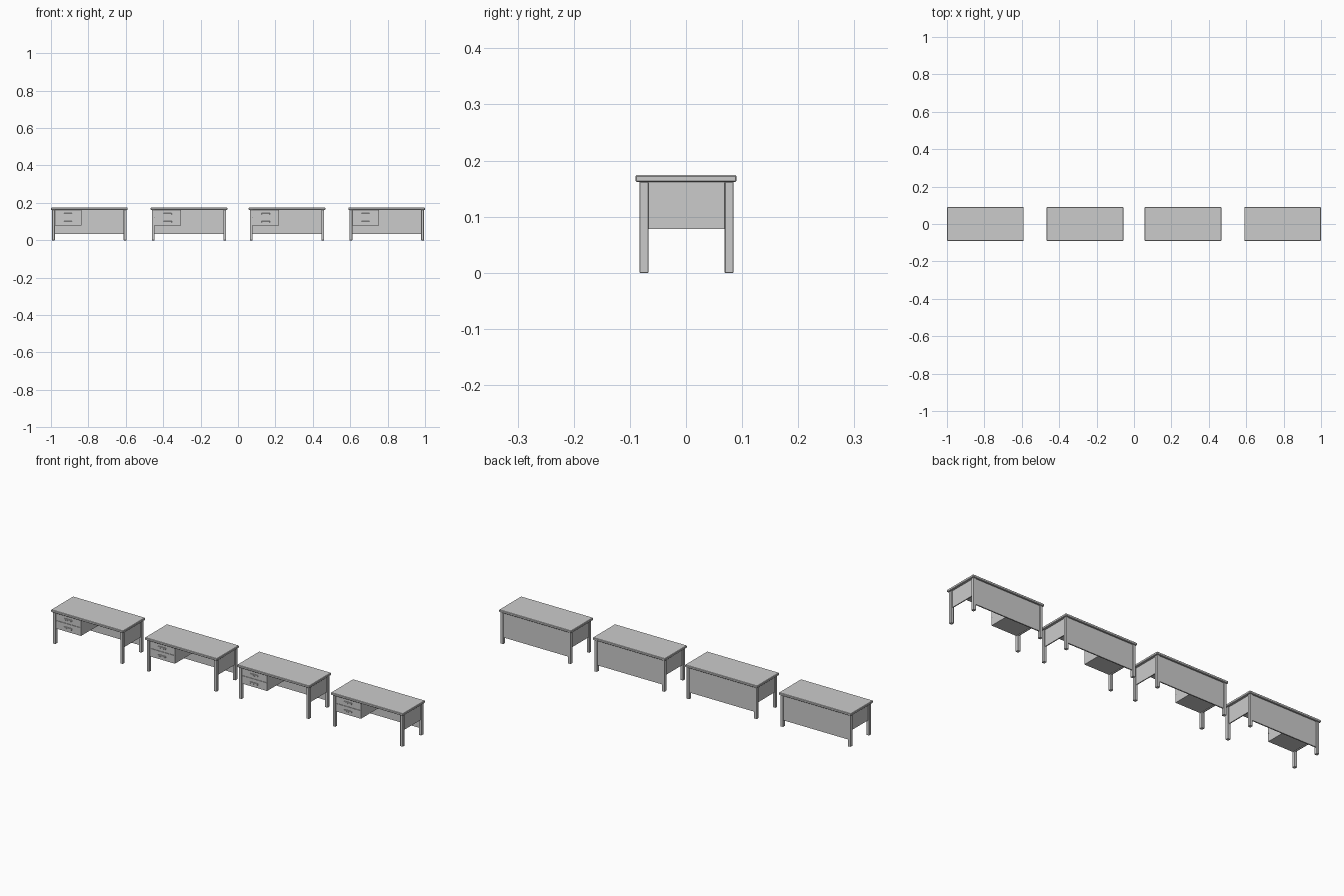
import bpy
import bmesh

cube = bpy.data.objects.get("Cube")
if cube:
    bpy.data.objects.remove(cube)


def make_material(name, value):
    mat = bpy.data.materials.new(name)
    mat.use_nodes = True
    color = (value, value, value, 1)
    mat.diffuse_color = color
    mat.node_tree.nodes["Principled BSDF"].inputs["Base Color"].default_value = color
    return mat


grey = make_material("light grey", 0.6)


def box(name, x, y, z, bevel=0):
    """Box from (min, max) ranges on each axis, with optional chamfered edges."""
    bm = bmesh.new()
    bmesh.ops.create_cube(bm, size=1)
    for v in bm.verts:
        for axis, (low, high) in enumerate((x, y, z)):
            v.co[axis] = low if v.co[axis] < 0 else high
    if bevel:
        bmesh.ops.bevel(bm, geom=bm.edges[:], offset=bevel, segments=1,
                        affect='EDGES')
    mesh = bpy.data.meshes.new(name)
    bm.to_mesh(mesh)
    bm.free()
    mesh.materials.append(grey)
    obj = bpy.data.objects.new(name, mesh)
    bpy.context.collection.objects.link(obj)
    return obj


def build_desk(cx):
    # Table top
    box("desk_top", (cx - 0.205, cx + 0.205), (-0.09, 0.09), (0.162, 0.174), 0.002)

    # Legs and side panels
    for side in (-1, 1):
        leg_x = sorted((cx + side * 0.199, cx + side * 0.184))
        for name, y in (("front_leg", (-0.083, -0.067)), ("back_leg", (0.069, 0.085))):
            box(name, leg_x, y, (0, 0.162), 0.001)
        panel_x = sorted((cx + side * 0.193, cx + side * 0.188))
        box("side_panel", panel_x, (-0.067, 0.069), (0.078, 0.162))

    # Back panel
    box("back_panel", (cx - 0.184, cx + 0.184), (0.075, 0.081), (0.033, 0.162))

    # Drawer cabinet with two drawers and handles
    left, right = cx - 0.184, cx - 0.042
    box("drawer_cabinet", (left, right), (-0.074, 0.075), (0.078, 0.162))
    for low, high in ((0.078, 0.119), (0.1205, 0.162)):
        box("drawer_front", (left, right), (-0.078, -0.074), (low, high))
        mid = (low + high) / 2
        box("drawer_handle", (cx - 0.136, cx - 0.092), (-0.083, -0.078),
            (mid - 0.004, mid + 0.004), 0.001)


for center in (-0.795, -0.262, 0.262, 0.795):
    build_desk(center)
